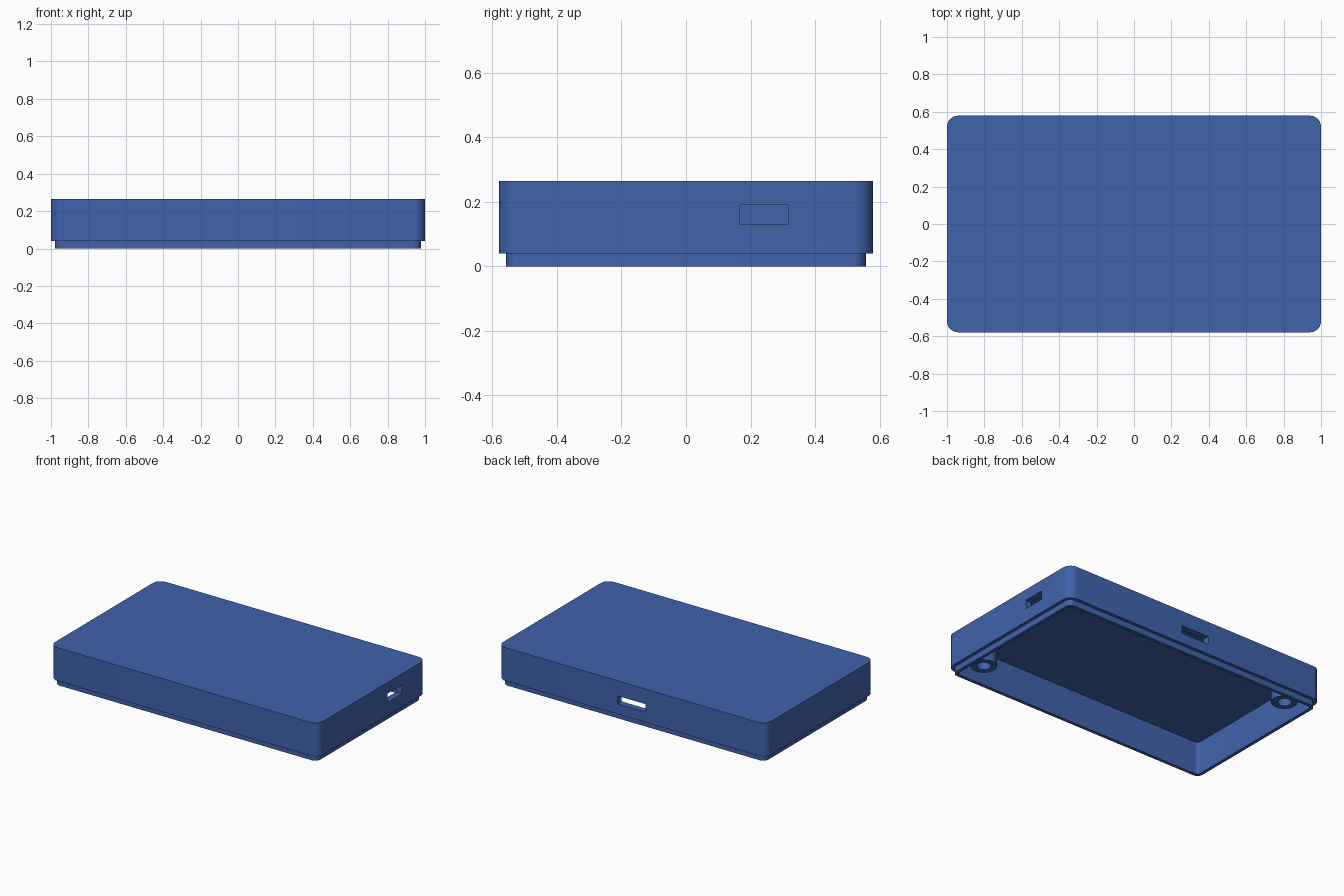
import bpy, bmesh, math

if "Cube" in bpy.data.objects:
    bpy.data.objects.remove(bpy.data.objects["Cube"])

blue = bpy.data.materials.new("matte blue")
blue.diffuse_color = (0.051, 0.125, 0.413, 1)
blue.use_nodes = True
blue.node_tree.nodes["Principled BSDF"].inputs["Base Color"].default_value = blue.diffuse_color

ROOF = 0.222  # height of the inner ceiling


def finish(name, bm, smooth=True):
    bmesh.ops.recalc_face_normals(bm, faces=bm.faces)
    mesh = bpy.data.meshes.new(name)
    bm.to_mesh(mesh)
    bm.free()
    mesh.materials.append(blue)
    ob = bpy.data.objects.new(name, mesh)
    bpy.context.collection.objects.link(ob)
    if smooth:
        bpy.ops.object.select_all(action='DESELECT')
        ob.select_set(True)
        bpy.context.view_layer.objects.active = ob
        bpy.ops.object.shade_smooth_by_angle(angle=math.radians(30))
    return ob


def rounded_loop(hx, hy, r, z, seg=10):
    pts = []
    for k, (sx, sy) in enumerate([(1, 1), (-1, 1), (-1, -1), (1, -1)]):
        for i in range(seg + 1):
            a = math.pi / 2 * (k + i / seg)
            pts.append((sx * (hx - r) + r * math.cos(a),
                        sy * (hy - r) + r * math.sin(a), z))
    return pts


def circle(cx, cy, r, z, n=40):
    return [(cx + r * math.cos(2 * math.pi * i / n),
             cy + r * math.sin(2 * math.pi * i / n), z) for i in range(n)]


def skin(loops, caps):
    """Join loops with quads; cap both ends, or close the ring of loops."""
    bm = bmesh.new()
    rings = [[bm.verts.new(p) for p in loop] for loop in loops]
    n = len(rings[0])
    pairs = list(zip(rings, rings[1:]))
    if caps:
        bm.faces.new(rings[0])
        bm.faces.new(rings[-1])
    else:
        pairs.append((rings[-1], rings[0]))
    for a, b in pairs:
        for i in range(n):
            j = (i + 1) % n
            bm.faces.new((a[i], a[j], b[j], b[i]))
    return bm


# Hollow lid: outer wall, step, thin lip, inner wall and ceiling
lid = finish("lid_shell", skin([
    rounded_loop(1.0, 0.579, 0.06, 0.265),
    rounded_loop(1.0, 0.579, 0.06, 0.04),
    rounded_loop(0.978, 0.557, 0.04, 0.04),
    rounded_loop(0.978, 0.557, 0.04, 0.0),
    rounded_loop(0.956, 0.535, 0.02, 0.0),
    rounded_loop(0.956, 0.535, 0.02, ROOF)], True))

# Port openings through the right and back walls
for name, loc, size in [
        ("right_port_cutter", (0.98, 0.242, 0.16), (0.16, 0.15, 0.06)),
        ("back_port_cutter", (0, 0.56, 0.136), (0.21, 0.16, 0.054))]:
    bm = bmesh.new()
    bmesh.ops.create_cube(bm, size=1)
    bmesh.ops.scale(bm, vec=size, verts=bm.verts)
    bmesh.ops.translate(bm, vec=loc, verts=bm.verts)
    cutter = finish(name, bm, False)
    cutter.hide_render = True
    cutter.hide_set(True)
    mod = lid.modifiers.new(name, 'BOOLEAN')
    mod.operation = 'DIFFERENCE'
    mod.solver = 'EXACT'
    mod.object = cutter

# Hollow screw posts in two opposite corners
for name, s in [("front_right_post", 1), ("back_left_post", -1)]:
    x, y = 0.842 * s, -0.42 * s
    finish(name, skin([circle(x, y, 0.08, ROOF + 0.005), circle(x, y, 0.08, 0.045),
                       circle(x, y, 0.043, 0.045), circle(x, y, 0.043, ROOF + 0.005)], False))
